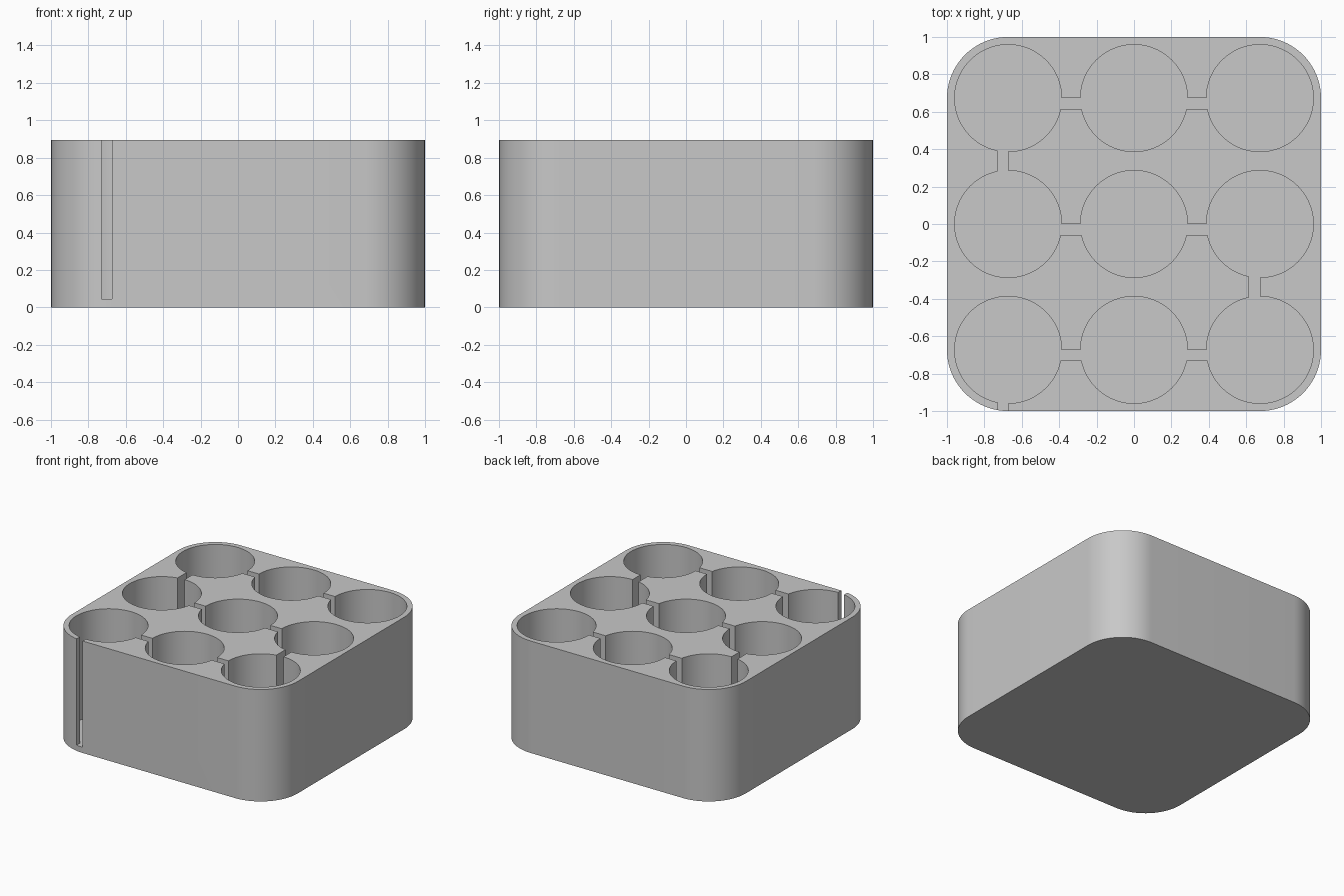
import bpy
import bmesh
from math import cos, sin, pi, radians

cube = bpy.data.objects.get("Cube")
if cube:
    bpy.data.objects.remove(cube, do_unlink=True)

HEIGHT, FLOOR = 0.895, 0.045
PITCH, WELL_R, CORNER_R = 0.673, 0.286, 0.327
SLOT = 0.058
TOP = HEIGHT + 0.1

grey = bpy.data.materials.new("plain_grey")
grey.use_nodes = True
colour = (0.58, 0.58, 0.58, 1)
grey.diffuse_color = colour
grey.node_tree.nodes["Principled BSDF"].inputs["Base Color"].default_value = colour


def prism(name, outline, low, high):
    """Extrude a flat outline between two heights."""
    bm = bmesh.new()
    base = bm.faces.new([bm.verts.new((x, y, low)) for x, y in outline])
    new = bmesh.ops.extrude_face_region(bm, geom=[base])["geom"]
    for v in new:
        if isinstance(v, bmesh.types.BMVert):
            v.co.z = high
    bmesh.ops.recalc_face_normals(bm, faces=bm.faces)
    mesh = bpy.data.meshes.new(name)
    bm.to_mesh(mesh)
    bm.free()
    mesh.materials.append(grey)
    obj = bpy.data.objects.new(name, mesh)
    bpy.context.collection.objects.link(obj)
    return obj


def arc(cx, cy, r, start, sweep, steps):
    return [(cx + r * cos(start + sweep * i / steps),
             cy + r * sin(start + sweep * i / steps)) for i in range(steps + 1)]


def slot(x0, x1, y0, y1):
    return prism("slot_cutter", [(x0, y0), (x1, y0), (x1, y1), (x0, y1)], FLOOR, TOP)


# Rounded square block
outline = []
for i, (sx, sy) in enumerate([(1, 1), (-1, 1), (-1, -1), (1, -1)]):
    outline += arc(sx * PITCH, sy * PITCH, CORNER_R, i * pi / 2, pi / 2, 20)
body = prism("holder_block", outline, 0, HEIGHT)

# Nine round wells, joined along each row by narrow slots
cutters = []
for row in (-PITCH, 0, PITCH):
    for col in (-PITCH, 0, PITCH):
        circle = arc(col, row, WELL_R, 0, 2 * pi, 80)[:-1]
        cutters.append(prism("well_cutter", circle, FLOOR, TOP))
    for mid in (-PITCH / 2, PITCH / 2):
        cutters.append(slot(mid - 0.15, mid + 0.15, row - SLOT, row))

# Slots linking the rows, and the one open to the front
for x, y in [(-PITCH, PITCH / 2), (PITCH, -PITCH / 2), (-PITCH, -1)]:
    cutters.append(slot(x - SLOT, x, y - 0.15, y + 0.15))

for cutter in cutters:
    cutter.hide_render = True
    mod = body.modifiers.new("cut", "BOOLEAN")
    mod.operation = "DIFFERENCE"
    mod.solver = "EXACT"
    mod.object = cutter

# Bake the cuts and drop the cutters
bpy.context.view_layer.update()
graph = bpy.context.evaluated_depsgraph_get()
result = bpy.data.meshes.new_from_object(body.evaluated_get(graph))
body.modifiers.clear()
body.data = result
for cutter in cutters:
    bpy.data.objects.remove(cutter, do_unlink=True)

bpy.ops.object.select_all(action="DESELECT")
body.select_set(True)
bpy.context.view_layer.objects.active = body
bpy.ops.object.shade_smooth_by_angle(angle=radians(30))
